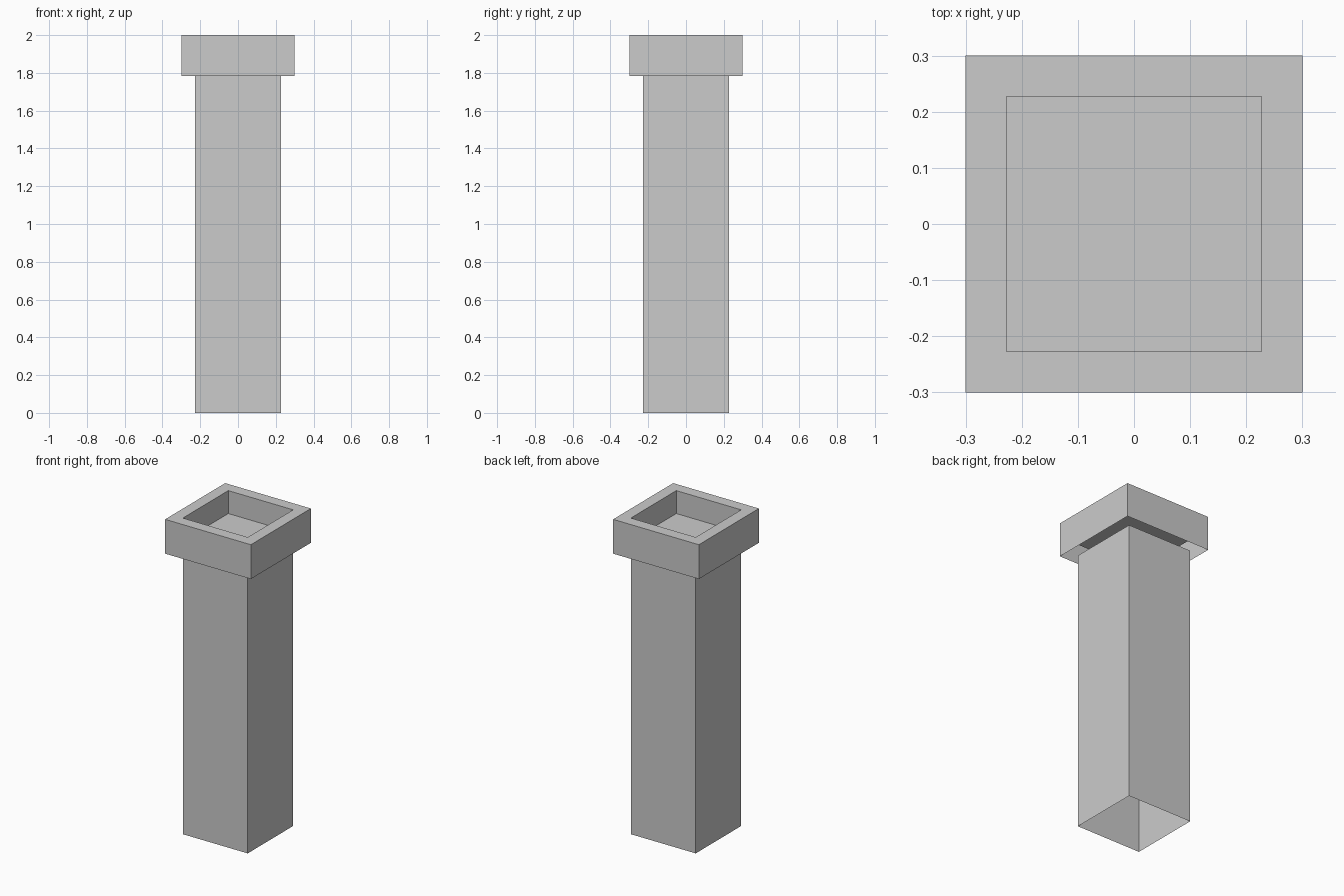
import bpy, bmesh

if "Cube" in bpy.data.objects:
    bpy.data.objects.remove(bpy.data.objects["Cube"])


def ring(bm, half, z):
    """Square loop of four vertices at height z."""
    return [bm.verts.new((sx * half, sy * half, z))
            for sx, sy in ((-1, -1), (1, -1), (1, 1), (-1, 1))]


def square_shell(name, profile, close_end=False):
    """Skin square loops given as (half width, z), optionally closing the last."""
    bm = bmesh.new()
    loops = [ring(bm, half, z) for half, z in profile]
    for low, high in zip(loops, loops[1:]):
        for i in range(4):
            j = (i + 1) % 4
            bm.faces.new((low[i], low[j], high[j], high[i]))
    if close_end:
        bm.faces.new(loops[-1])
    mesh = bpy.data.meshes.new(name)
    bm.to_mesh(mesh)
    bm.free()
    obj = bpy.data.objects.new(name, mesh)
    bpy.context.collection.objects.link(obj)
    return obj


INNER, OUTER = 0.227, 0.30
CAP_BOTTOM, RECESS_FLOOR, TOP = 1.783, 1.855, 2.0

# Square shaft, open at both ends
square_shell("shaft", [(INNER, 0), (INNER, CAP_BOTTOM)])

# Cap: outer wall, flat rim, recess walls and floor; open underneath
square_shell("cap", [(OUTER, CAP_BOTTOM), (OUTER, TOP),
                     (INNER, TOP), (INNER, RECESS_FLOOR)], close_end=True)
